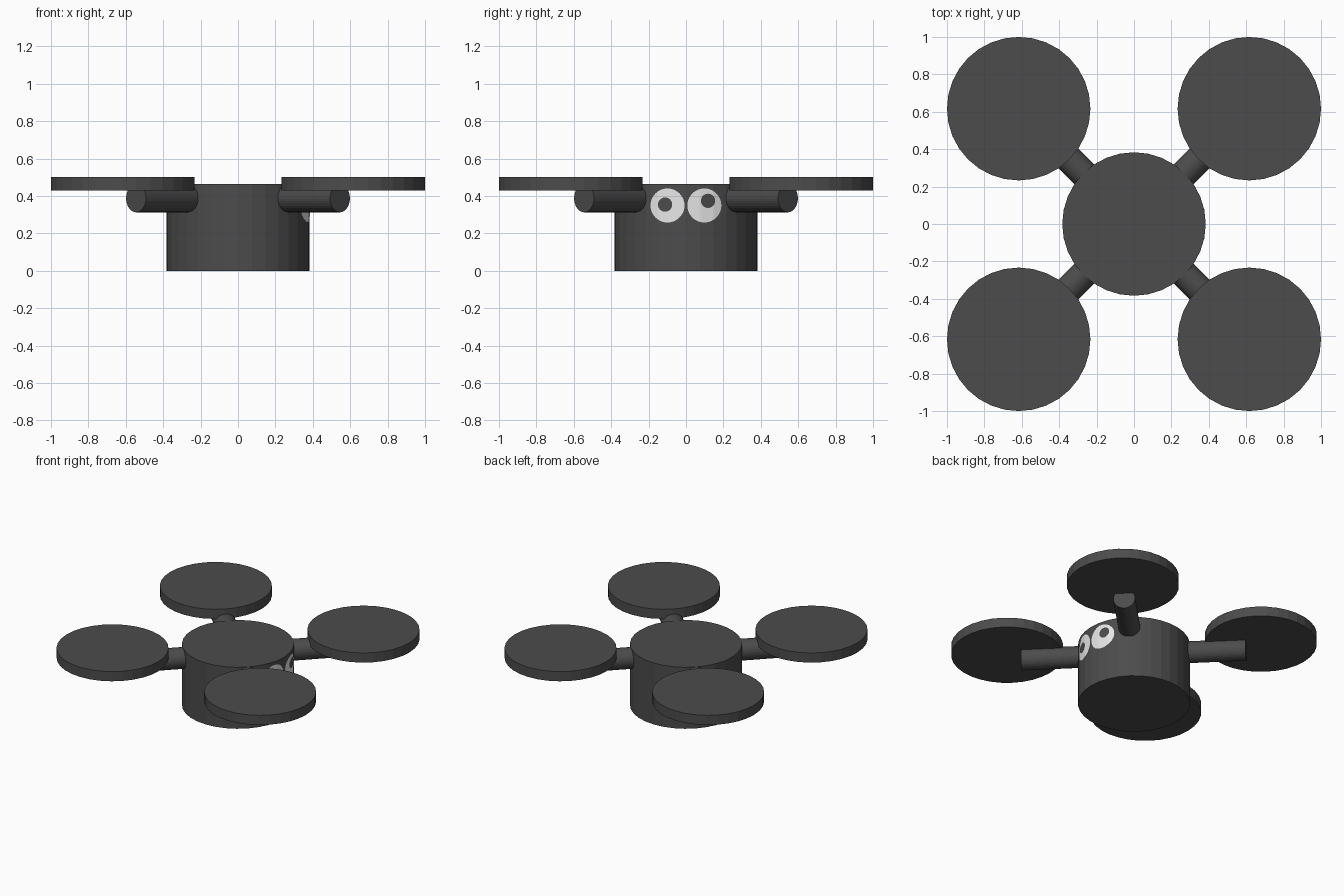
import bpy, bmesh, math
from mathutils import Matrix

if "Cube" in bpy.data.objects:
    bpy.data.objects.remove(bpy.data.objects["Cube"])

SIDES = 32
BODY_R, BODY_H = 0.3835, 0.464


def material(name, value):
    m = bpy.data.materials.new(name)
    m.diffuse_color = (value, value, value, 1)
    m.use_nodes = True
    m.node_tree.nodes["Principled BSDF"].inputs["Base Color"].default_value = m.diffuse_color
    return m


dark = material("dark grey", 0.072)
white = material("eye white", 0.88)


def finish(name, bm, mat):
    me = bpy.data.meshes.new(name)
    bm.to_mesh(me)
    bm.free()
    me.materials.append(mat)
    ob = bpy.data.objects.new(name, me)
    bpy.context.collection.objects.link(ob)
    return ob


def cylinder(name, radius, depth, matrix):
    bm = bmesh.new()
    bmesh.ops.create_cone(bm, cap_ends=True, segments=SIDES, radius1=radius,
                          radius2=radius, depth=depth, matrix=matrix)
    return finish(name, bm, dark)


# Drum-shaped body
cylinder("body", BODY_R, BODY_H, Matrix.Translation((0, 0, BODY_H / 2)))

# Four diagonal arms, each carrying a flat rotor disc
ARM_IN, ARM_OUT = 0.25, 0.771
for sx, sy, label in ((1, 1, "back_right"), (-1, 1, "back_left"),
                      (-1, -1, "front_left"), (1, -1, "front_right")):
    turn = Matrix.Rotation(math.atan2(sy, sx), 4, 'Z')
    along = Matrix.Translation(((ARM_IN + ARM_OUT) / 2, 0, 0.3875))
    cylinder("arm_" + label, 0.075, ARM_OUT - ARM_IN,
             Matrix.Translation((0, 0, 0)) @ turn @ along @ Matrix.Rotation(math.pi / 2, 4, 'Y'))
    cylinder("rotor_" + label, BODY_R, 0.073,
             Matrix.Translation((sx * 0.6165, sy * 0.6165, 0.4655)))


def body_x(y):
    """x of the faceted body wall on the right side at a given y."""
    step = 2 * math.pi / SIDES
    a = math.asin(y / BODY_R)
    for _ in range(4):
        r = BODY_R * math.cos(step / 2) / math.cos(a % step - step / 2)
        a = math.asin(y / r)
    return r * math.cos(a)


# Eyes: thin white rings wrapped on the body, the pupil is the open centre
def eye(name, centre, pupil, radius=0.091, pupil_r=0.038, rings=6, n=40):
    bm = bmesh.new()
    grid = []
    for i in range(rings + 1):
        t = i / rings
        row = []
        for k in range(n):
            a = 2 * math.pi * k / n
            c, s = math.cos(a), math.sin(a)
            y = (1 - t) * (pupil[0] + pupil_r * c) + t * (centre[0] + radius * c)
            z = (1 - t) * (pupil[1] + pupil_r * s) + t * (centre[1] + radius * s)
            row.append(bm.verts.new((body_x(y) + 0.003, y, z)))
        grid.append(row)
    for inner, outer in zip(grid, grid[1:]):
        for k in range(n):
            j = (k + 1) % n
            bm.faces.new((inner[k], outer[k], outer[j], inner[j]))
    finish(name, bm, white)


eye("eye_front", (-0.099, 0.349), (-0.112, 0.354))
eye("eye_back", (0.098, 0.349), (0.118, 0.374))
